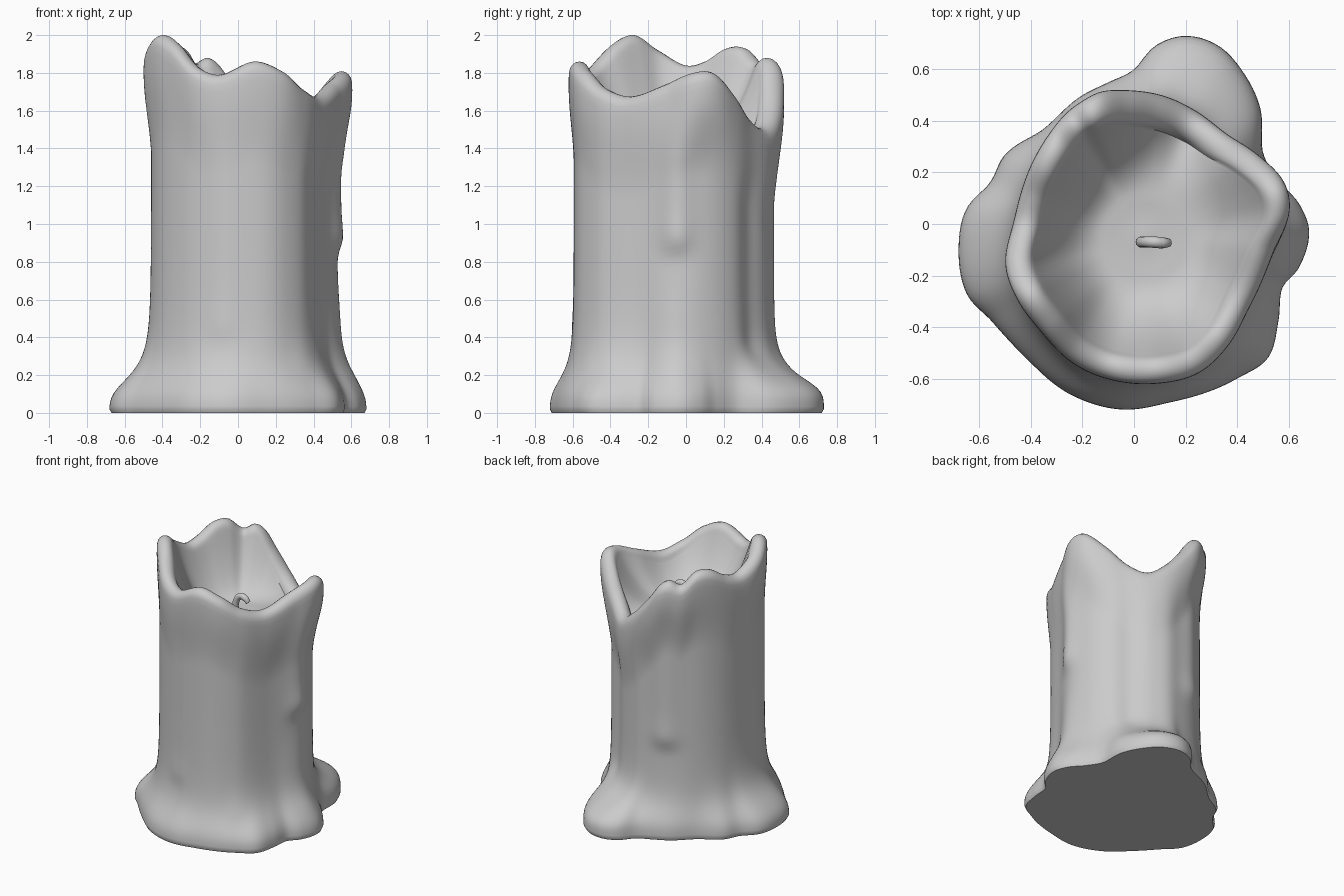
import bpy, bmesh, math
from math import atan2, hypot, cos, sin, pi, exp

if "Cube" in bpy.data.objects:
    bpy.data.objects.remove(bpy.data.objects["Cube"])

CX, CY, N = 0.04, -0.05, 180      # axis of the candle body, columns around it
FLOOR = 1.46                      # level of the wax pool

# Rim crest: x, y, height
RIM = [(.605, .05, 1.80), (.585, .16, 1.80), (.48, .27, 1.69), (.36, .35, 1.57),
       (.24, .44, 1.51), (.11, .50, 1.59), (-.03, .52, 1.73), (-.13, .515, 1.85),
       (-.19, .485, 1.88), (-.26, .435, 1.85), (-.33, .35, 1.93), (-.39, .25, 1.93),
       (-.44, .12, 1.86), (-.47, 0, 1.84), (-.50, -.16, 1.92), (-.45, -.30, 2.0),
       (-.36, -.42, 1.95), (-.24, -.54, 1.83), (-.11, -.60, 1.79), (.09, -.62, 1.86),
       (.25, -.58, 1.81), (.36, -.48, 1.72), (.45, -.32, 1.675), (.54, -.11, 1.74)]
# Shaft cross-section
MID = [(.525, 0), (.505, .12), (.43, .25), (.31, .345), (.2, .42), (.05, .455),
       (-.12, .43), (-.28, .34), (-.40, .18), (-.45, 0), (-.45, -.2), (-.38, -.37),
       (-.22, -.52), (0, -.59), (.2, -.565), (.32, -.47), (.44, -.25)]
# Spread foot outline
BASE = [(.68, -.03), (.64, .08), (.57, .16), (.50, .28), (.49, .45), (.43, .58),
        (.33, .69), (.2, .73), (.08, .69), (0, .6), (-.1, .55), (-.2, .5), (-.35, .37),
        (-.5, .27), (-.56, .16), (-.65, .06), (-.68, -.07), (-.65, -.27), (-.55, -.38),
        (-.42, -.52), (-.25, -.66), (-.05, -.72), (.15, -.69), (.4, -.6), (.52, -.52),
        (.56, -.38), (.575, -.25), (.64, -.17)]
# Drips: x, y on the wall, top z, end z, half width, relief
DRIPS = [(.53, -.05, 1.60, .86, .08, .024), (.54, -.07, .72, .15, .10, .012),
         (-.13, .43, 1.55, .65, .09, .018), (-.08, -.58, 1.45, .40, .08, .008),
         (.33, .34, 1.35, .30, .08, -.012), (.09, .46, 1.35, .20, .08, .012),
         (.33, -.48, 1.45, .20, .08, .008)]


def angle(x, y):
    return atan2(y - CY, x - CX) % (2 * pi)


def bump(t, x, y, width):
    """Bell curve around the direction of (x, y)."""
    d = (t - angle(x, y) + pi) % (2 * pi) - pi
    return exp(-(d / width) ** 2)


def smooth(a, b, x):
    t = min(1, max(0, (x - a) / (b - a)))
    return t * t * (3 - 2 * t)


def periodic(pairs):
    """Smooth closed interpolation of (angle, value) pairs."""
    p = sorted(pairs)
    n = len(p)

    def at(i):
        return p[i % n][0] + 2 * pi * (i // n), p[i % n][1]

    def slope(i):
        (a, u), (b, v) = at(i - 1), at(i + 1)
        return (v - u) / (b - a)

    def f(t):
        i = max((k for k in range(n) if p[k][0] <= t), default=-1)
        (a, u), (b, v) = at(i), at(i + 1)
        h = b - a
        s = (t - a) / h
        return (u * (1 + 2 * s) * (1 - s) ** 2 + v * s * s * (3 - 2 * s)
                + h * s * (1 - s) * ((1 - s) * slope(i) - s * slope(i + 1)))
    return f


def outline(pts):
    return periodic([(angle(p[0], p[1]), hypot(p[0] - CX, p[1] - CY)) for p in pts])


rim_r, mid_r, base_r = outline(RIM), outline(MID), outline(BASE)
rim_z = periodic([(angle(p[0], p[1]), p[2]) for p in RIM])


def drip_relief(t, z, r):
    total = 0
    for x, y, top, end, w, d in DRIPS:
        along = smooth(end - .07, end + .07, z) * (1 - smooth(top - .25, top + .1, z))
        bead = 1 + .4 * exp(-((z - end - .08) / .1) ** 2)
        total += d * along * bead * bump(t, x, y, w / r)
    return total


def column(t):
    """(radius, z) profile from the foot, over the rim, down to the pool."""
    H, rr, rm, rb = rim_z(t), rim_r(t), mid_r(t), base_r(t)
    e = .055 + .015 * bump(t, .05, .5, .5)    # half thickness of the rim
    steep = 3.2 + 1.3 * bump(t, .25, .7, .5)  # the back spill is flatter
    top = H - e
    prof = [(rb * .5, 0), (rb * .985, 0)]
    rows = 52
    for i in range(rows):
        z = .02 + (top - .02) * (i / (rows - 1)) ** 1.2
        foot = 1 / (1 + (z / .205) ** steep)
        r = rm + (rb - rm) * foot
        r += (rr - rm) * smooth(H - .55, H - .12, z)
        prof.append((r + drip_relief(t, z, r), z))
    # rounded lip
    for i in range(1, 9):
        a = pi * i / 8
        prof.append((rr - e + e * cos(a), top + e * sin(a)))
    # inner wall sloping into the bowl
    r0, r1 = rr - 2 * e, .15
    for i in range(1, 17):
        s = (i / 16) ** 1.3
        prof.append((r0 + (r1 - r0) * s, top + (FLOOR - top) * (1 - (1 - s) ** 2.2)))
    # pool surface
    for i in range(1, 6):
        prof.append((r1 * (1 - i / 6), FLOOR - .004 * sin(pi * i / 6)))
    return prof


# Candle body
bm = bmesh.new()
cols = []
for j in range(N):
    t = 2 * pi * j / N
    cols.append([bm.verts.new((CX + r * cos(t), CY + r * sin(t), z)) for r, z in column(t)])
under = bm.verts.new((CX, CY, 0))
pool = bm.verts.new((CX, CY, FLOOR))
for j in range(N):
    a, b = cols[j], cols[(j + 1) % N]
    for k in range(len(a) - 1):
        bm.faces.new((a[k], b[k], b[k + 1], a[k + 1]))
    bm.faces.new((b[0], a[0], under))
    bm.faces.new((a[-1], b[-1], pool))
# relax the inside and lip so the wax looks soft
soft = [v for c in cols for v in c[45:]]
for _ in range(4):
    bmesh.ops.smooth_vert(bm, verts=soft, factor=.4, use_axis_x=True,
                          use_axis_y=True, use_axis_z=False)
mesh = bpy.data.meshes.new("candle_body")
bm.to_mesh(mesh)
bm.free()
body = bpy.data.objects.new("candle_body", mesh)
bpy.context.collection.objects.link(body)
bpy.context.view_layer.objects.active = body
body.select_set(True)
bpy.ops.object.shade_smooth_by_angle(angle=math.radians(45))

# Bent wick
curve = bpy.data.curves.new("wick", 'CURVE')
curve.dimensions = '3D'
curve.bevel_depth = .022
curve.bevel_resolution = 4
curve.use_fill_caps = True
path = [(.035, -.07, 1.40), (.03, -.07, 1.48), (.035, -.07, 1.56), (.07, -.07, 1.605),
        (.11, -.073, 1.60), (.135, -.073, 1.575)]
sp = curve.splines.new('BEZIER')
sp.bezier_points.add(len(path) - 1)
for bp, co in zip(sp.bezier_points, path):
    bp.co = co
    bp.handle_left_type = bp.handle_right_type = 'AUTO'
sp.bezier_points[-1].radius = .75
wick = bpy.data.objects.new("wick", curve)
bpy.context.collection.objects.link(wick)
